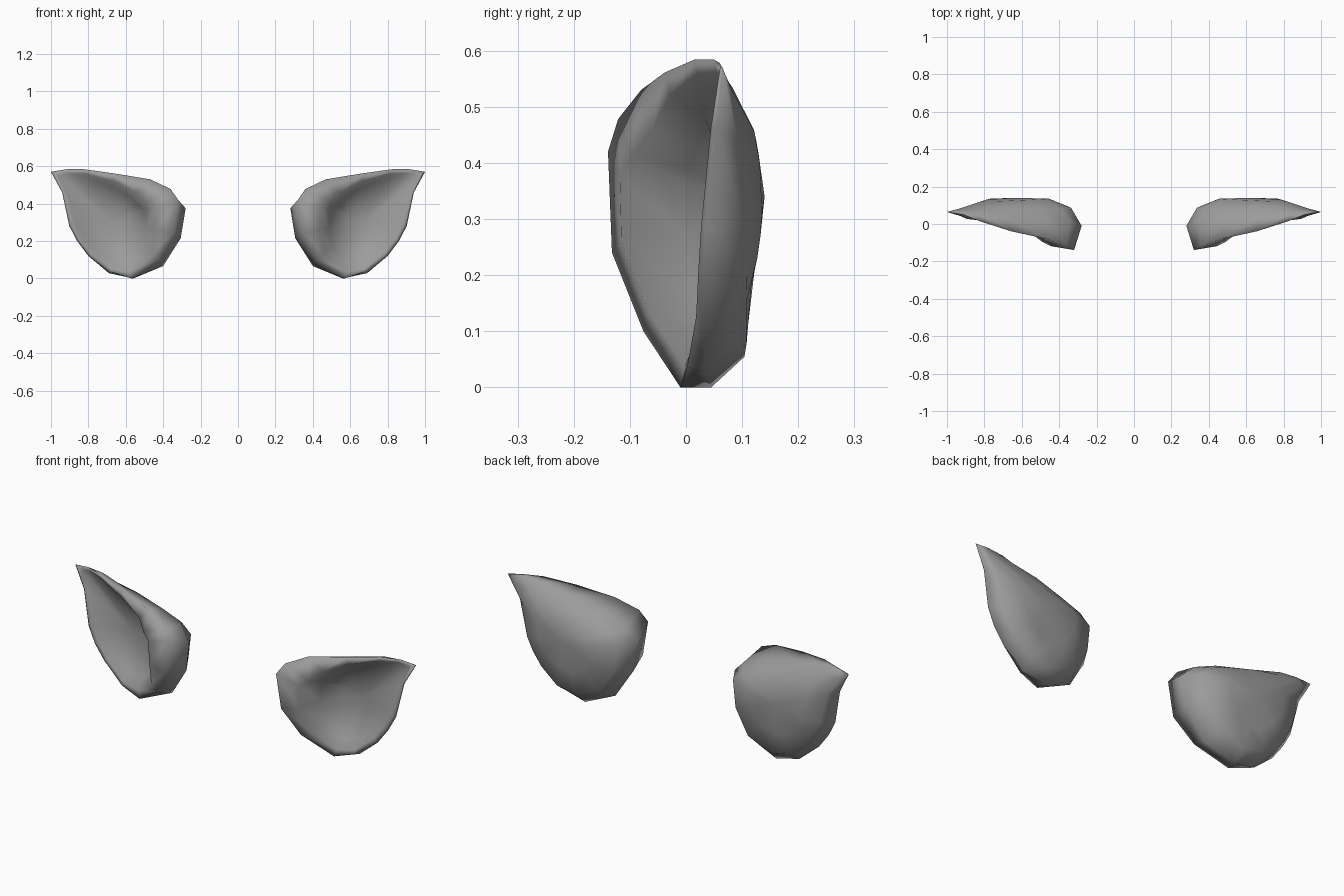
import bpy, bmesh
from mathutils import Vector

if "Cube" in bpy.data.objects:
    bpy.data.objects.remove(bpy.data.objects["Cube"])

# Stations around one ear: outer edge xyz, front lip crest xyz,
# lip width (fraction towards the middle), depth of the back shoulder
STATIONS = [
    (1.00, .065, .570, .990, .061, .572, .08, .080),
    (.940, .052, .460, .932, .044, .460, .08, .092),
    (.902, .037, .280, .892, .027, .288, .08, .105),
    (.860, .030, .200, .850, .022, .207, .08, .107),
    (.800, .028, .120, .790, .018, .125, .08, .108),
    (.690, .035, .028, .682, .002, .036, .08, .108),
    (.560, .045, .000, .570, -.010, .000, .12, .104),
    (.400, .020, .066, .422, -.076, .100, .16, .105),
    (.306, .005, .215, .345, -.132, .240, .28, .096),
    (.280, -.010, .375, .320, -.139, .420, .35, .086),
    (.345, .020, .437, .360, -.121, .478, .40, .082),
    (.470, .020, .490, .470, -.080, .530, .32, .076),
    (.660, .030, .537, .660, -.038, .561, .16, .088),
    (.830, .055, .573, .825, .015, .584, .09, .082),
    (.920, .060, .578, .915, .050, .584, .08, .078),
]
BOWL = Vector((.68, .080, .31))    # deepest point of the hollow
BACK = Vector((.63, .14, .34))     # fullest point of the back


def toward(p, c, t, y):
    q = p.lerp(c, t)
    q.y = y
    return q


# Concentric rings from the hollow, over the lip, to the back
rings = [[] for _ in range(7)]
for ox, oy, oz, cx, cy, cz, w, yb in STATIONS:
    o, c = Vector((ox, oy, oz)), Vector((cx, cy, cz))
    lip_y = cy + .06 * w
    mid_z = (oz + BACK.z) / 2
    pts = [
        toward(c, BOWL, .72, .075 + .05 * min(cy, 0)),
        toward(c, BOWL, w + .14, lip_y * .4 + .070 * .6),
        toward(c, BOWL, w, lip_y),
        c,
        o,
        toward(o, BACK, .16, yb),
        toward(o, BACK, .50, .136 - .9 * (mid_z - .33) ** 2),
    ]
    for ring, p in zip(rings, pts):
        ring.append(p)

bm = bmesh.new()
loops = [[bm.verts.new(p) for p in ring] for ring in rings]
n = len(STATIONS)
for a, b in zip(loops, loops[1:]):
    for i in range(n):
        j = (i + 1) % n
        bm.faces.new((a[i], a[j], b[j], b[i]))
for loop, centre in ((loops[0], BOWL), (loops[-1], BACK)):
    v = bm.verts.new(centre)
    for i in range(n):
        bm.faces.new((loop[i], loop[(i + 1) % n], v))
bmesh.ops.recalc_face_normals(bm, faces=bm.faces)
for f in bm.faces:
    f.smooth = True

# Pair of ears, mirrored across the middle
mesh = bpy.data.meshes.new("ears")
bm.to_mesh(mesh)
bm.free()
ears = bpy.data.objects.new("ears", mesh)
bpy.context.collection.objects.link(ears)
mirror = ears.modifiers.new("mirror", 'MIRROR')
mirror.use_axis[0] = True
mirror.use_mirror_merge = False

# Dark grey
grey = bpy.data.materials.new("dark_grey")
grey.diffuse_color = (.33, .33, .33, 1)
grey.use_nodes = True
grey.node_tree.nodes["Principled BSDF"].inputs["Base Color"].default_value = grey.diffuse_color
mesh.materials.append(grey)
